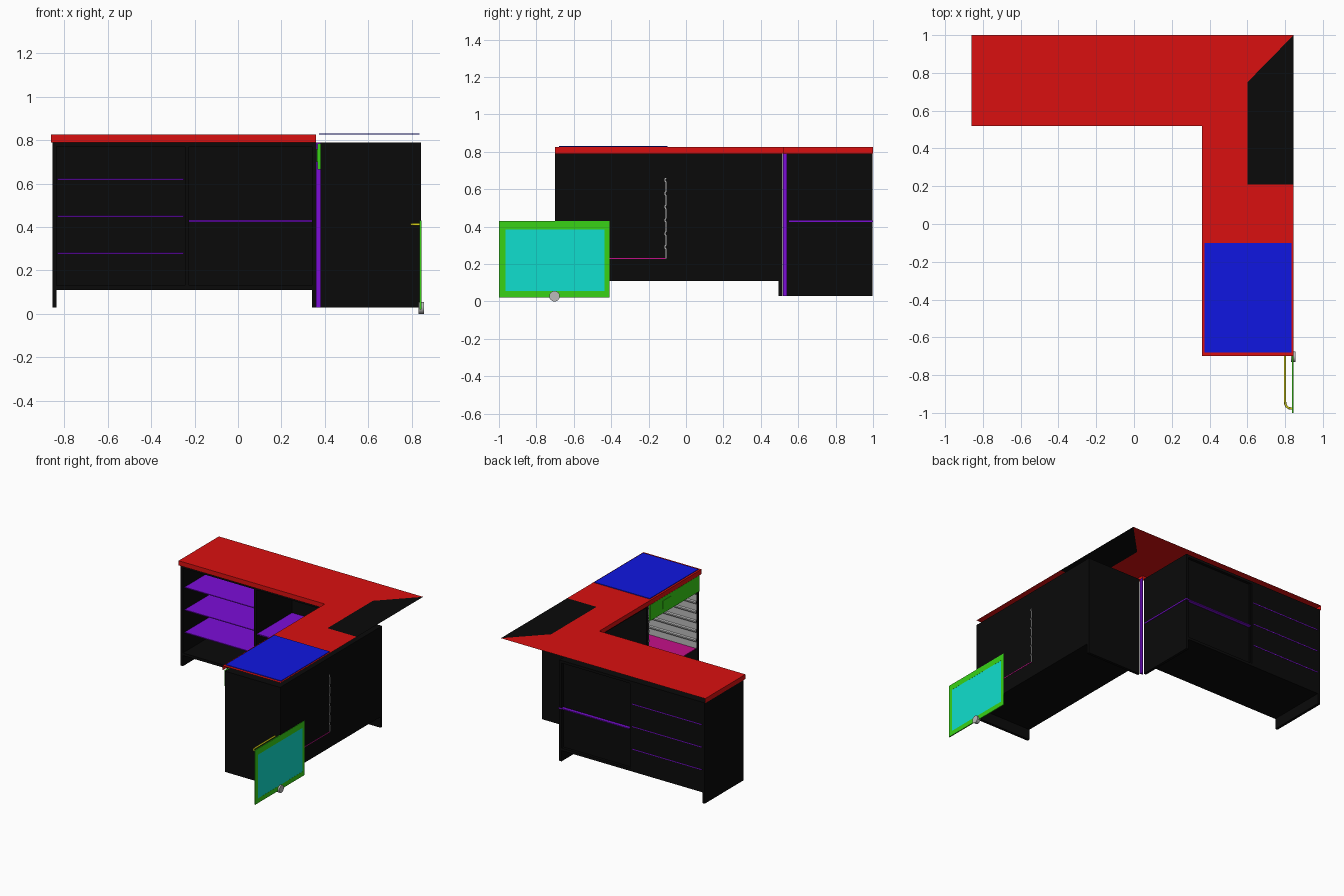
import bpy, bmesh, math

if "Cube" in bpy.data.objects:
    bpy.data.objects.remove(bpy.data.objects["Cube"])


def mat(name, r, g, b):
    m = bpy.data.materials.new(name)
    m.diffuse_color = (r, g, b, 1)
    m.use_nodes = True
    m.node_tree.nodes["Principled BSDF"].inputs["Base Color"].default_value = m.diffuse_color
    return m


RED = mat("red", 0.7, 0.005, 0.005)
BLACK = mat("black", 0.003, 0.003, 0.003)
PURPLE = mat("purple", 0.2, 0.004, 0.68)
BLUE = mat("blue", 0.005, 0.008, 0.75)
GREEN = mat("green", 0.04, 0.65, 0.008)
CYAN = mat("cyan", 0.005, 0.74, 0.62)
YELLOW = mat("yellow", 0.75, 0.7, 0.01)
MAGENTA = mat("magenta", 0.55, 0.005, 0.25)
GREY = mat("grey", 0.5, 0.5, 0.5)


def add(name, verts, faces, *mats):
    me = bpy.data.meshes.new(name)
    me.from_pydata(verts, [], faces)
    ob = bpy.data.objects.new(name, me)
    bpy.context.collection.objects.link(ob)
    for m in mats:
        me.materials.append(m)
    return ob


def box(name, x, y, z, m):
    """Axis-aligned box from (min, max) ranges."""
    v = [(a, b, c) for a in x for b in y for c in z]
    f = [(0, 1, 3, 2), (4, 6, 7, 5), (0, 4, 5, 1), (2, 3, 7, 6), (0, 2, 6, 4), (1, 5, 7, 3)]
    return add(name, v, f, m)


# Main heights and plan positions
FOOT, BASE, CARC, TOP = 0.03, 0.11, 0.79, 0.825
L, R, B, F = -0.86, 0.845, 1.0, -0.70
T = 0.02

# Back run: end panels reach down as feet, open front
for n, x in (("left", L + 0.005), ("right", 0.34)):
    box(f"back_run_{n}_panel", (x, x + T), (0.535, 0.998), (FOOT, CARC), BLACK)
box("back_run_divider", (-0.245, -0.225), (0.54, 0.99), (BASE + T, CARC - T), BLACK)
for n, z in (("floor", BASE), ("top", CARC - T)):
    box(f"back_run_{n}", (L + 0.025, 0.34), (0.535, 0.996), (z, z + T), BLACK)
box("back_run_left_back", (L + 0.025, -0.235), (0.986, 0.996), (BASE + T, CARC - T), BLACK)
box("back_run_right_back", (-0.235, 0.34), (0.966, 0.976), (BASE + T, CARC - T), BLACK)
for i, z in enumerate((0.28, 0.45, 0.62)):
    box(f"left_shelf_{i + 1}", (-0.83, -0.25), (0.55, 0.998), (z - 0.003, z + 0.003), PURPLE)
box("right_shelf", (-0.225, 0.364), (0.55, 1.0), (0.424, 0.432), PURPLE)

# Side run: opens towards -x
for n, y in (("front", F), ("rear", 0.495)):
    box(f"side_run_{n}_panel", (0.38, R - 0.002), (y, y + T), (FOOT, CARC), BLACK)
box("side_run_divider", (0.385, R - 0.014), (-0.10, -0.08), (BASE + T, CARC - T), BLACK)
for n, z in (("floor", BASE), ("top", CARC - T)):
    box(f"side_run_{n}", (0.38, R - 0.004), (F + T, 0.495), (z, z + T), BLACK)
box("side_run_back", (R - 0.014, R - 0.004), (F + T, 0.495), (BASE + T, CARC - T), BLACK)

# Corner filler posts where the two runs meet
box("corner_post_a", (0.36, 0.38), (0.518, 0.526), (FOOT, CARC), PURPLE)
box("corner_post_b", (0.37, 0.38), (0.526, 0.54), (FOOT, CARC), PURPLE)

# Worktop: L-shaped sheet with a skirt on the end and inner edges
v = [(L, B, TOP), (L, 0.52, TOP), (0.36, 0.52, TOP), (0.6, 0.75, TOP), (R, B, TOP),
     (0.36, F, TOP), (R, F, TOP), (R, 0.21, TOP), (0.6, 0.21, TOP),
     (L, B, CARC), (L, 0.52, CARC), (0.36, 0.52, CARC), (0.36, F, CARC)]
f = [(0, 1, 2, 3, 4), (2, 5, 6, 7, 8, 3), (3, 8, 7, 4),
     (0, 9, 10, 1), (1, 10, 11, 2), (2, 11, 12, 5)]
top = add("worktop", v, f, RED, BLACK)
top.data.polygons[2].material_index = 1

# Hob plate
box("hob", (0.373, 0.835), (-0.68, -0.10), (0.826, 0.831), BLUE)

# Oven: control panel, display, ridged side walls, floor
box("oven_control_panel", (0.365, 0.38), (-0.68, -0.10), (0.665, 0.785), GREEN)
box("oven_display", (0.362, 0.366), (-0.34, -0.24), (0.70, 0.76), GREEN)
box("oven_floor", (0.385, R - 0.002), (-0.67, -0.11), (0.227, 0.233), MAGENTA)


def ridged_wall(name, y, s, x1):
    prof = []
    z0, n = 0.23, 6
    h = 0.43 / n
    for i in range(n):
        z = z0 + i * h
        prof += [(0, z), (0, z + h * 0.7), (s * 0.006, z + h * 0.8), (s * 0.006, z + h * 0.9)]
    prof.append((0, z0 + n * h))
    k = len(prof)
    vs = [(x, y + a, z) for x in (0.385, x1) for a, z in prof]
    ob = add(name, vs, [(i, i + 1, k + i + 1, k + i) for i in range(k - 1)], GREY)
    mod = ob.modifiers.new("thickness", "SOLIDIFY")
    mod.thickness = 0.006
    mod.offset = 0


ridged_wall("oven_wall_front", -0.675, 1, R - 0.008)
ridged_wall("oven_wall_rear", -0.107, -1, R - 0.002)

# Oven door standing by the outer corner: frame, glass, handle, knob
DX = (0.836, 0.844)
DY, DZ = (-1.0, -0.41), (0.02, 0.43)
GY, GZ = (-0.965, -0.435), (0.055, 0.385)
box("door_frame_bottom", DX, DY, (DZ[0], GZ[0]), GREEN)
box("door_frame_top", DX, DY, (GZ[1], DZ[1]), GREEN)
box("door_frame_left", DX, (DY[0], GY[0]), GZ, GREEN)
box("door_frame_right", DX, (GY[1], DY[1]), GZ, GREEN)
box("door_glass", (0.837, 0.8435), GY, GZ, CYAN)

cu = bpy.data.curves.new("door_handle", "CURVE")
cu.dimensions = "3D"
cu.bevel_depth = 0.006
cu.bevel_resolution = 2
cu.use_fill_caps = True
half = [(0.838, 0.272), (0.82, 0.27), (0.808, 0.262), (0.801, 0.248), (0.799, 0.225)]
path = [(x, -0.705 - d) for x, d in half] + [(x, -0.705 + d) for x, d in reversed(half)]
sp = cu.splines.new("POLY")
sp.points.add(len(path) - 1)
for p, (x, y) in zip(sp.points, path):
    p.co = (x, y, 0.412, 1)
cu.materials.append(YELLOW)
bpy.context.collection.objects.link(bpy.data.objects.new("door_handle", cu))

bpy.ops.mesh.primitive_cylinder_add(vertices=24, radius=0.028, depth=0.026,
                                    location=(0.843, -0.703, 0.028),
                                    rotation=(0, math.pi / 2, 0))
knob = bpy.context.object
knob.name = "door_knob"
knob.data.materials.append(GREY)
bpy.ops.object.shade_smooth_by_angle()
